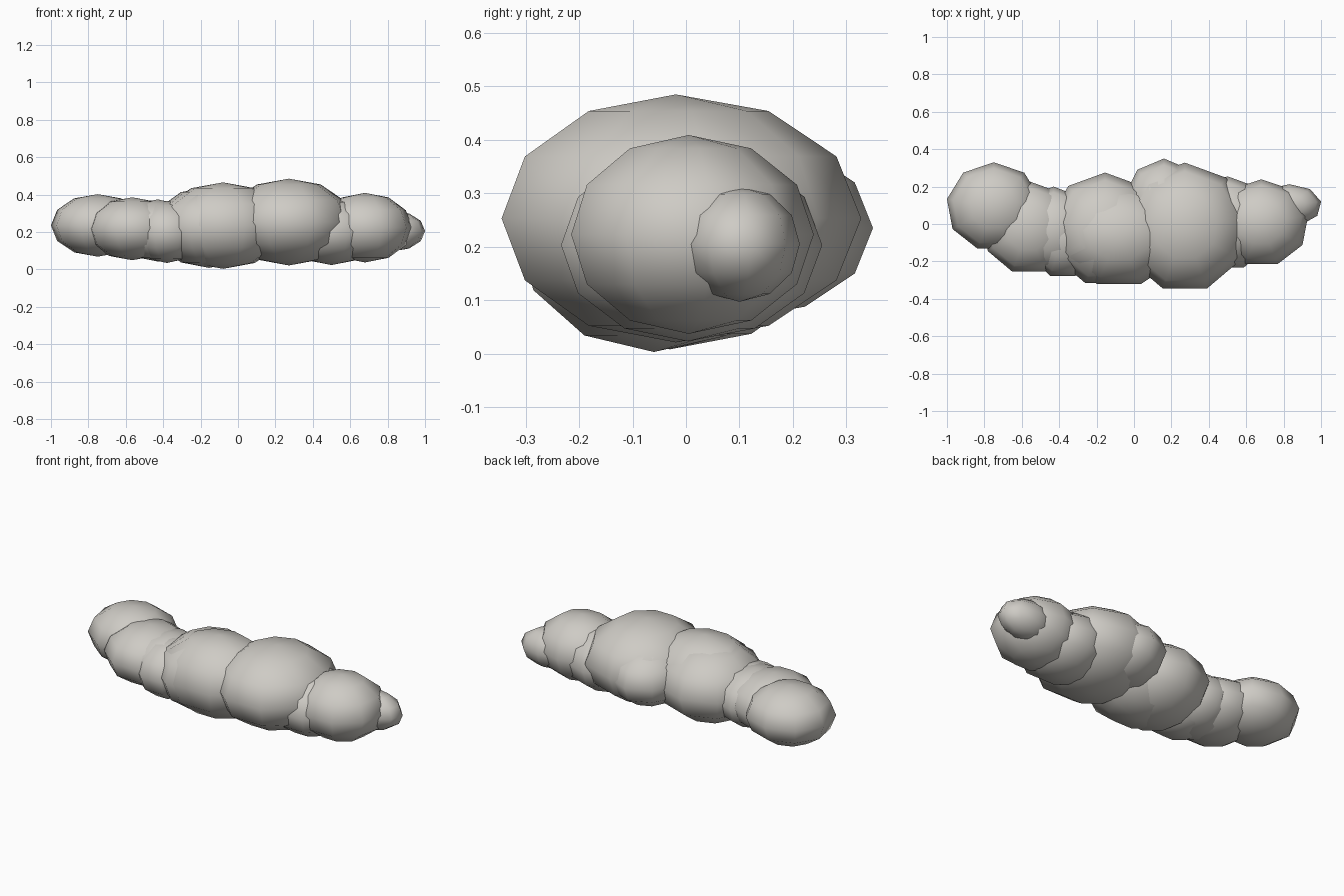
import bpy, bmesh
from mathutils import Matrix, Vector

if "Cube" in bpy.data.objects:
    bpy.data.objects.remove(bpy.data.objects["Cube"])

# One warm pale grey for the whole cloud
mat = bpy.data.materials.new("pale_cloud_grey")
mat.diffuse_color = (0.62, 0.60, 0.56, 1.0)
mat.use_nodes = True
mat.node_tree.nodes["Principled BSDF"].inputs["Base Color"].default_value = mat.diffuse_color


def puff(name, centre, radii):
    """Low-poly squashed sphere: 9 sides, 6 rings, one vertex pointing to +y."""
    bm = bmesh.new()
    bmesh.ops.create_uvsphere(bm, u_segments=9, v_segments=6, radius=1.0)
    # keep a corner of the nine-sided outline on +y
    top = max(bm.verts, key=lambda v: v.co.y)
    if top.co.y < 0.99:
        bmesh.ops.rotate(bm, verts=bm.verts, cent=(0, 0, 0),
                         matrix=Matrix.Rotation(3.14159265, 3, 'Z'))
    bmesh.ops.scale(bm, vec=Vector(radii), verts=bm.verts)
    bmesh.ops.translate(bm, vec=Vector(centre), verts=bm.verts)
    for f in bm.faces:
        f.smooth = True
    me = bpy.data.meshes.new(name)
    bm.to_mesh(me)
    bm.free()
    me.materials.append(mat)
    ob = bpy.data.objects.new(name, me)
    bpy.context.collection.objects.link(ob)
    return ob


# Puffs from left end to right end: name, centre, radii
PUFFS = [
    ("left_end_puff", (-0.75, 0.092, 0.235), (0.254, 0.238, 0.167)),
    ("left_front_puff", (-0.565, -0.02, 0.217), (0.25, 0.25, 0.168)),
    ("left_inner_puff", (-0.43, -0.03, 0.208), (0.22, 0.23, 0.166)),
    ("left_low_puff", (-0.38, -0.07, 0.2), (0.2, 0.22, 0.166)),
    ("middle_back_puff", (-0.155, -0.03, 0.225), (0.305, 0.305, 0.217)),
    ("middle_front_puff", (-0.08, -0.06, 0.234), (0.345, 0.277, 0.231)),
    ("right_back_puff", (0.16, 0.095, 0.235), (0.22, 0.255, 0.17)),
    ("large_right_puff", (0.272, -0.019, 0.253), (0.345, 0.347, 0.232)),
    ("right_inner_puff", (0.5, 0.003, 0.203), (0.25, 0.252, 0.18)),
    ("right_front_puff", (0.68, 0.005, 0.223), (0.255, 0.234, 0.186)),
    ("right_end_puff", (0.83, 0.1, 0.205), (0.173, 0.113, 0.108)),
]
for p in PUFFS:
    puff(*p)
